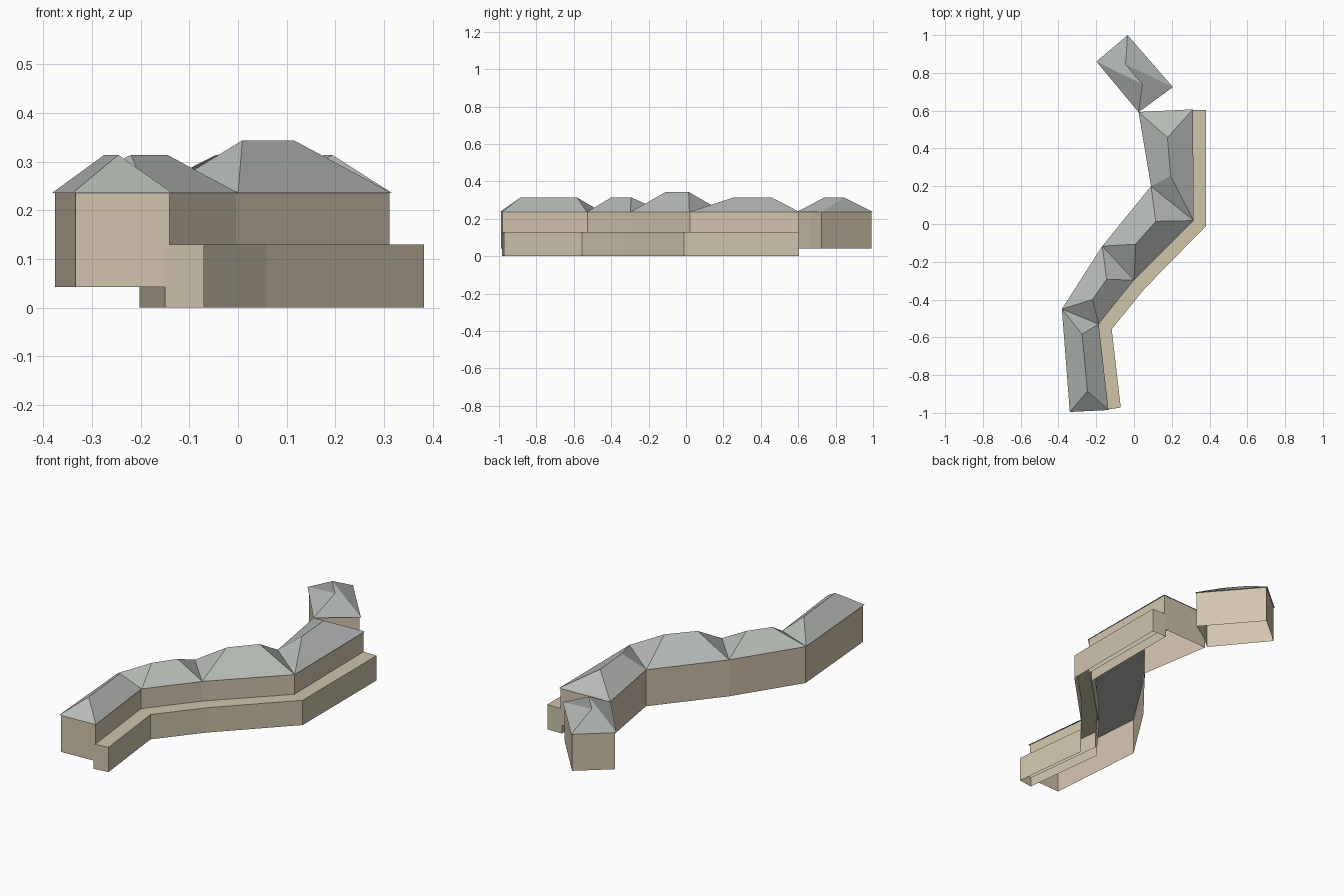
import bpy
from mathutils import Vector

if "Cube" in bpy.data.objects:
    bpy.data.objects.remove(bpy.data.objects["Cube"])

EAVE, WALL_BASE, TERRACE_TOP = 0.236, 0.042, 0.13


def material(name, rgb):
    m = bpy.data.materials.new(name)
    m.diffuse_color = (*rgb, 1)
    m.use_nodes = True
    m.node_tree.nodes["Principled BSDF"].inputs["Base Color"].default_value = m.diffuse_color
    return m


stone = material("warm stone", (0.64, 0.555, 0.42))
terrace_stone = material("pale stone", (0.62, 0.555, 0.41))
slate = material("grey slate", (0.47, 0.495, 0.465))


def make(name, verts, faces, mat):
    me = bpy.data.meshes.new(name)
    me.from_pydata(verts, [], faces)
    me.materials.append(mat)
    ob = bpy.data.objects.new(name, me)
    bpy.context.collection.objects.link(ob)
    return ob


def shell(name, outline, z0, z1, mat, capped=False):
    """Ring of walls over a counter-clockwise outline, open below."""
    n = len(outline)
    verts = [(x, y, z0) for x, y in outline] + [(x, y, z1) for x, y in outline]
    faces = [(i, (i + 1) % n, n + (i + 1) % n, n + i) for i in range(n)]
    if capped:
        faces.append(tuple(range(n, 2 * n)))
    return make(name, verts, faces, mat)


def hip_roof(name, r0, r1, l1, l0, ridge0, ridge1, top):
    """Hipped roof with a flat soffit; ridge runs from the r0-l0 end to r1-l1."""
    verts = [(*p, EAVE) for p in (r0, r1, l1, l0)] + [(*p, top) for p in (ridge0, ridge1)]
    faces = [(3, 2, 1, 0), (0, 1, 5, 4), (1, 2, 5), (2, 3, 4, 5), (3, 0, 4)]
    return make(name, verts, faces, slate)


# Eave lines along both sides of the bent wing, front to back
right = [(-0.135, -0.985), (-0.187, -0.53), (0.0, -0.297), (0.316, 0.018), (0.312, 0.607)]
left = [(-0.34, -0.995), (-0.382, -0.45), (-0.168, -0.117), (0.09, 0.2), (0.024, 0.593)]
ridges = [
    ((-0.246, -0.885), (-0.275, -0.583), 0.314),
    ((-0.22, -0.4), (-0.145, -0.293), 0.314),
    ((0.009, -0.107), (0.115, 0.014), 0.344),
    ((0.194, 0.253), (0.177, 0.458), 0.314),
]
for i, (a, b, top) in enumerate(ridges):
    hip_roof(f"wing_roof_{i + 1}", right[i], right[i + 1], left[i + 1], left[i], a, b, top)

# Wing walls, set slightly inside the eaves
wall_r, wall_l = [], []
for i, (r, l) in enumerate(zip(right, left)):
    r, l = Vector(r), Vector(l)
    step = (l - r).normalized() * 0.006
    along = Vector((0, 0.005 if i == 0 else -0.005 if i == 4 else 0))
    wall_r.append(tuple(r + step + along))
    wall_l.append(tuple(l - step + along))
shell("wing_walls", wall_r + wall_l[::-1], WALL_BASE, EAVE, stone)

# Lower terrace following the right-hand side
outer = [(-0.07, -0.972), (-0.118, -0.557), (0.058, -0.34), (0.382, -0.01), (0.382, 0.603)]
inner = [(-0.15, -0.983), (-0.203, -0.535), (-0.012, -0.287), (0.298, 0.025), (0.298, 0.603)]
shell("terrace", outer + inner[::-1], 0, TERRACE_TOP, terrace_stone, capped=True)

# Detached pavilion at the back, touching the wing at one corner
near, east, north, west = (0.024, 0.592), (0.206, 0.725), (-0.034, 1.0), (-0.199, 0.86)
hip_roof("pavilion_roof", near, east, north, west, (0.045, 0.74), (-0.045, 0.845), 0.314)
shell("pavilion_walls",
      [(0.025, 0.6), (0.105, 0.665), (0.198, 0.725), (-0.034, 0.992), (-0.191, 0.86)],
      WALL_BASE, EAVE, stone)
